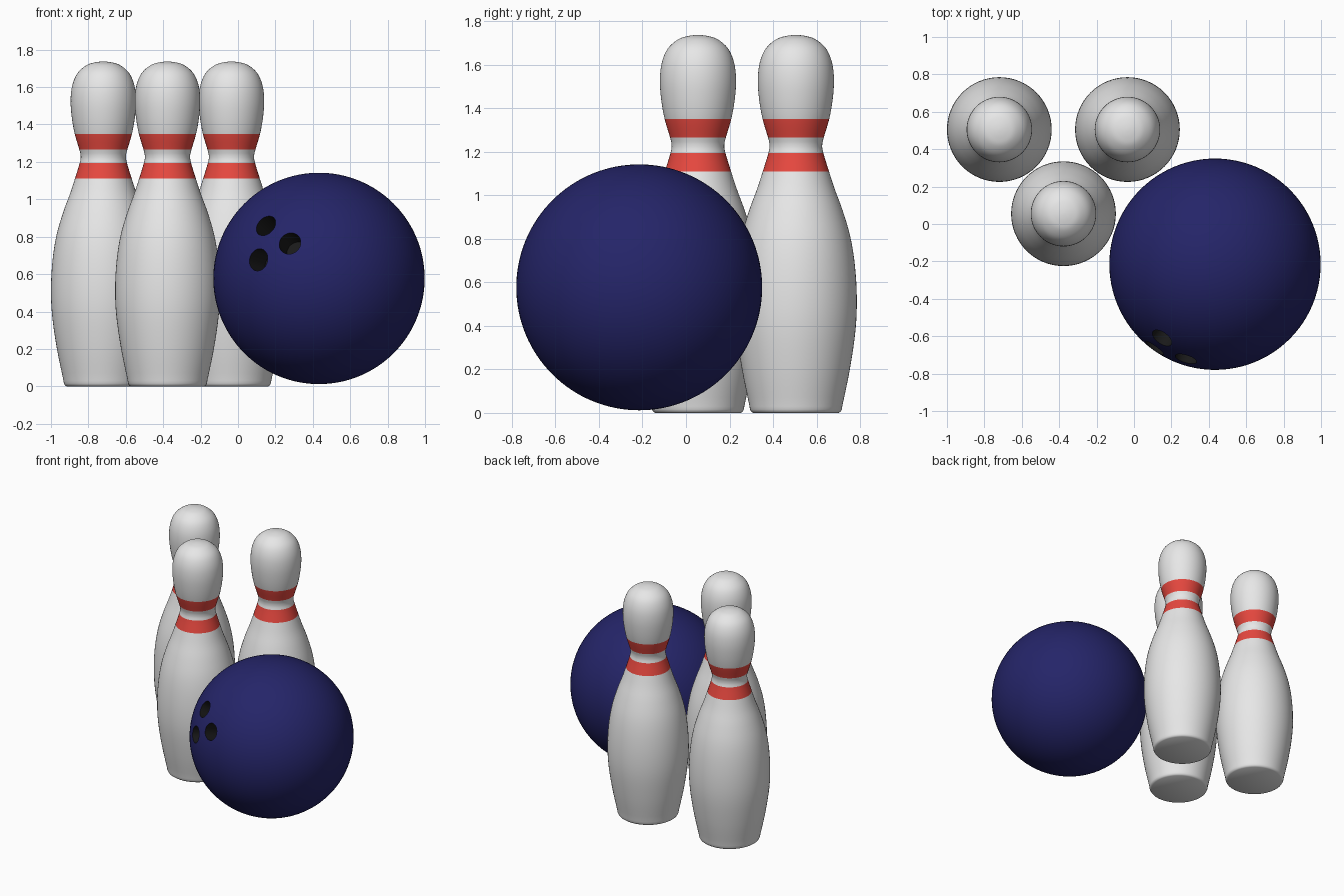
import bpy, bmesh, math
from mathutils import Vector

cube = bpy.data.objects.get("Cube")
if cube:
    bpy.data.objects.remove(cube, do_unlink=True)


def material(name, rgb, roughness=0.4):
    m = bpy.data.materials.new(name)
    m.use_nodes = True
    m.diffuse_color = (*rgb, 1)
    bsdf = m.node_tree.nodes["Principled BSDF"]
    bsdf.inputs["Base Color"].default_value = (*rgb, 1)
    bsdf.inputs["Roughness"].default_value = roughness
    return m


WHITE = material("pin white", (0.8, 0.8, 0.8))
RED = material("stripe red", (0.8, 0.065, 0.05))
NAVY = material("ball navy", (0.018, 0.018, 0.14))
BLACK = material("hole black", (0.01, 0.01, 0.01))


def add_object(name, bm, mats):
    bmesh.ops.recalc_face_normals(bm, faces=bm.faces)
    mesh = bpy.data.meshes.new(name)
    bm.to_mesh(mesh)
    bm.free()
    for m in mats:
        mesh.materials.append(m)
    obj = bpy.data.objects.new(name, mesh)
    bpy.context.collection.objects.link(obj)
    return obj


def smooth(mesh, degrees):
    mesh.shade_smooth()
    mesh.set_sharp_from_angle(angle=math.radians(degrees))


def spline(points, steps):
    """Smooth curve through the points."""
    pts = [Vector(p) for p in points]
    pts = [pts[0] * 2 - pts[1]] + pts + [pts[-1] + Vector((-0.05, 0))]
    out = []
    for a, b, c, d in zip(pts, pts[1:], pts[2:], pts[3:]):
        for i in range(steps):
            t = i / steps
            out.append(0.5 * (2 * b + (c - a) * t + (2 * a - 5 * b + 4 * c - d) * t * t
                              + (3 * b - a - 3 * c + d) * t ** 3))
    return out + [pts[-2]]


# Pins: one lathed profile (radius, height), with stripe edges on profile points
BODY = [(0.213, 0.03), (0.248, 0.2), (0.274, 0.38), (0.28, 0.53), (0.271, 0.68),
        (0.25, 0.81), (0.215, 0.93), (0.178, 1.03), (0.152, 1.11), (0.126, 1.195),
        (0.121, 1.23), (0.128, 1.265), (0.153, 1.35), (0.169, 1.44), (0.175, 1.53),
        (0.166, 1.61), (0.138, 1.675), (0.09, 1.717), (0.045, 1.732), (0, 1.737)]
STRIPES = [(1.11, 1.195), (1.265, 1.35)]
FOOT = [Vector(p) for p in [(0, 0), (0.197, 0), (0.206, 0.006), (0.211, 0.016)]]


def make_pin(name, x, y):
    bm = bmesh.new()
    profile = FOOT + spline(BODY, 4)
    verts = [bm.verts.new((r, 0, z)) for r, z in profile]
    edges = [bm.edges.new(pair) for pair in zip(verts, verts[1:])]
    bmesh.ops.spin(bm, geom=verts + edges, cent=(0, 0, 0), axis=(0, 0, 1),
                   angle=math.tau, steps=64, use_duplicate=False)
    bmesh.ops.remove_doubles(bm, verts=bm.verts, dist=0.0001)
    for f in bm.faces:
        z = f.calc_center_median().z
        f.material_index = int(any(lo < z < hi for lo, hi in STRIPES))
    pin = add_object(name, bm, [WHITE, RED])
    smooth(pin.data, 50)
    pin.location = (x, y, 0)


make_pin("back_right_pin", -0.72, 0.505)
make_pin("back_left_pin", -0.035, 0.505)
make_pin("front_pin", -0.377, 0.055)

# Ball with three finger holes drilled towards its centre
RADIUS = 0.565
CENTRE = Vector((0.433, -0.215, 0.577))
bm = bmesh.new()
bmesh.ops.create_uvsphere(bm, u_segments=96, v_segments=64, radius=RADIUS)
ball = add_object("ball", bm, [NAVY, BLACK])
ball.location = CENTRE

bm = bmesh.new()
for x, z in [(0.148, 0.86), (0.277, 0.765), (0.108, 0.677)]:
    dx, dz = x - CENTRE.x, z - CENTRE.z
    out = Vector((dx, -math.sqrt(RADIUS ** 2 - dx * dx - dz * dz), dz)).normalized()
    turn = out.to_track_quat("Z", "Y").to_matrix().to_4x4()
    turn.translation = out * RADIUS
    bmesh.ops.create_cone(bm, cap_ends=True, segments=32, radius1=0.06,
                          radius2=0.06, depth=0.3, matrix=turn)
cutter = add_object("hole_cutter", bm, [NAVY, BLACK])
cutter.location = CENTRE
cutter.hide_render = True

cut = ball.modifiers.new("finger holes", "BOOLEAN")
cut.operation = "DIFFERENCE"
cut.solver = "EXACT"
cut.object = cutter
bpy.context.view_layer.update()
drilled = bpy.data.meshes.new_from_object(
    ball.evaluated_get(bpy.context.evaluated_depsgraph_get()))
ball.modifiers.clear()
ball.data = drilled
bpy.data.objects.remove(cutter, do_unlink=True)

# Faces below the ball's surface are the hole walls and floors
drilled.materials.clear()
for m in (NAVY, BLACK):
    drilled.materials.append(m)
for p in drilled.polygons:
    p.material_index = int(p.center.length < RADIUS * 0.97)
smooth(drilled, 35)
